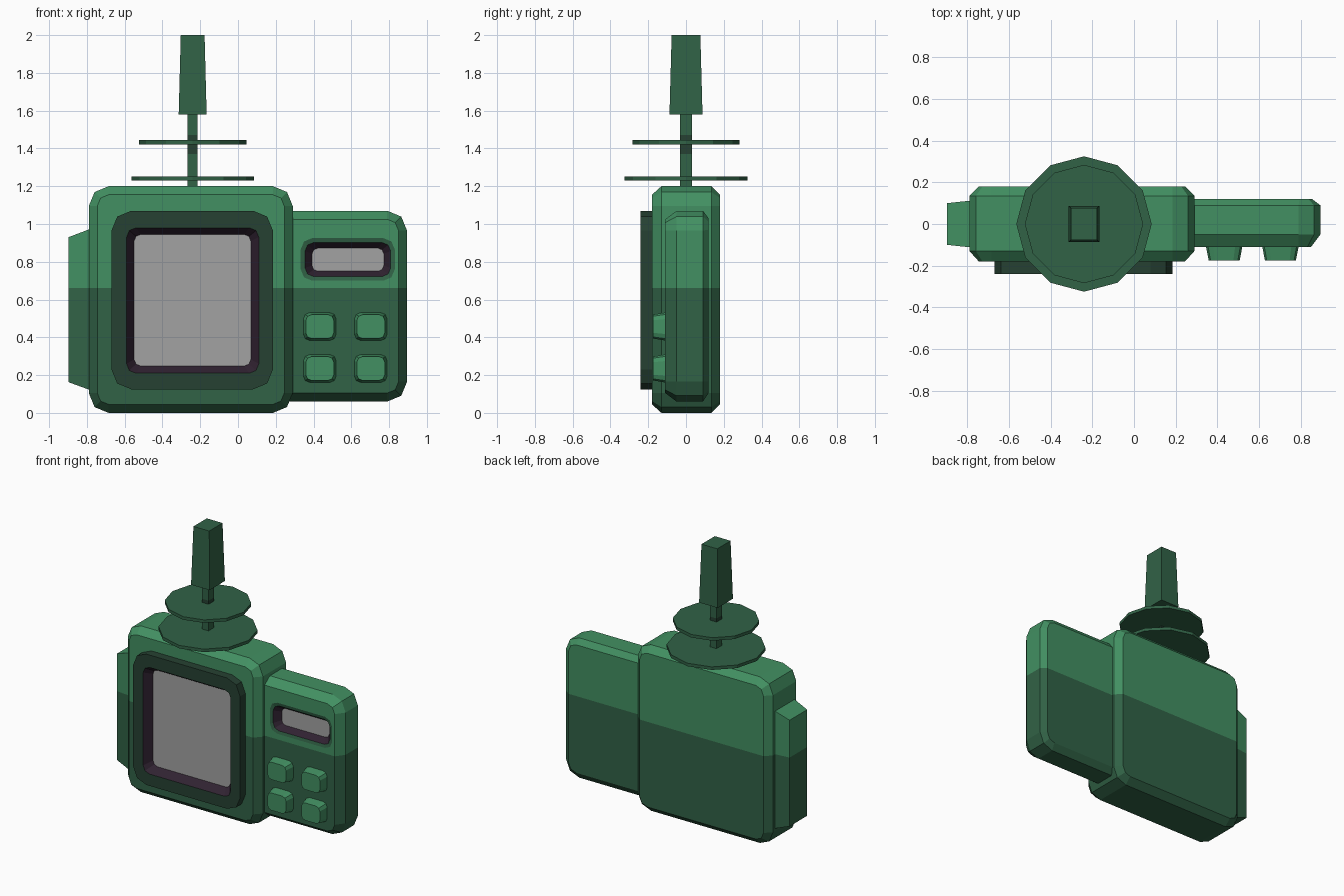
import bpy, bmesh, math
from mathutils import Vector

if "Cube" in bpy.data.objects:
    bpy.data.objects.remove(bpy.data.objects["Cube"])


def material(name, rgb):
    lin = [(c / 255 / 12.92) if c <= 10 else ((c / 255 + 0.055) / 1.055) ** 2.4 for c in rgb]
    m = bpy.data.materials.new(name)
    m.diffuse_color = (*lin, 1)
    m.use_nodes = True
    m.node_tree.nodes["Principled BSDF"].inputs["Base Color"].default_value = m.diffuse_color
    return m


LIGHT, DARK, RIM, BEZEL, SCREEN = range(5)
SPLIT = -1                      # light above the colour line, dark below it
LINE_Z = 0.66
MATS = [material("light green", (66, 144, 98)),
        material("dark green", (49, 98, 70)),
        material("rim green", (38, 65, 50)),
        material("plum black", (48, 34, 49)),
        material("screen grey", (162, 162, 162))]


def round_rect(x0, x1, z0, z1, r, y):
    """Rounded rectangle facing the front, two segments per corner."""
    pts = []
    for cx, cz, start in ((x1 - r, z1 - r, 0), (x0 + r, z1 - r, 90),
                          (x0 + r, z0 + r, 180), (x1 - r, z0 + r, 270)):
        for k in range(3):
            a = math.radians(start + 45 * k)
            pts.append((cx + r * math.cos(a), y, cz + r * math.sin(a)))
    return pts


def polygon(cx, z, rx, ry, n, phase=0.0):
    """Horizontal polygon for the aerial."""
    return [(cx + rx * math.cos(phase + math.tau * k / n),
             ry * math.sin(phase + math.tau * k / n), z) for k in range(n)]


def loft(name, loops, mats):
    """Skin the loops; mats holds one entry per band, then start cap and end cap."""
    bm = bmesh.new()
    rings = [[bm.verts.new(Vector(p)) for p in loop] for loop in loops]
    tag = bm.faces.layers.int.new("part_colour")
    n = len(rings[0])
    for a, b, m in zip(rings, rings[1:], mats):
        for i in range(n):
            j = (i + 1) % n
            bm.faces.new((a[i], a[j], b[j], b[i]))[tag] = m
    bm.faces.new(rings[0])[tag] = mats[-2]
    bm.faces.new(rings[-1])[tag] = mats[-1]
    bmesh.ops.recalc_face_normals(bm, faces=bm.faces)
    if SPLIT in mats:
        bmesh.ops.bisect_plane(bm, geom=bm.verts[:] + bm.edges[:] + bm.faces[:],
                               plane_co=(0, 0, LINE_Z), plane_no=(0, 0, 1))
    for f in bm.faces:
        m = f[tag]
        if m == SPLIT:
            m = LIGHT if f.calc_center_median().z > LINE_Z else DARK
        f.material_index = m
    bm.faces.layers.int.remove(tag)
    me = bpy.data.meshes.new(name)
    bm.to_mesh(me)
    bm.free()
    for m in MATS:
        me.materials.append(m)
    ob = bpy.data.objects.new(name, me)
    bpy.context.collection.objects.link(ob)
    return ob


# Main body with chamfered front and back
loft("main_body", [
    round_rect(-0.745, 0.245, 0.045, 1.155, 0.06, 0.18),
    round_rect(-0.79, 0.29, 0, 1.2, 0.105, 0.135),
    round_rect(-0.79, 0.29, 0, 1.2, 0.105, -0.13),
    round_rect(-0.745, 0.245, 0.045, 1.155, 0.06, -0.18)], [SPLIT] * 5)

# Raised rim with the recessed main screen
loft("main_screen_frame", [
    round_rect(-0.67, 0.185, 0.125, 1.07, 0.105, -0.175),
    round_rect(-0.67, 0.185, 0.125, 1.07, 0.105, -0.24),
    round_rect(-0.59, 0.11, 0.21, 0.98, 0.05, -0.24),
    round_rect(-0.55, 0.068, 0.248, 0.945, 0.035, -0.184)],
    [RIM, RIM, BEZEL, RIM, SCREEN])

# Side panel with chamfers and the recessed small screen
loft("side_panel", [
    round_rect(0.18, 0.855, 0.105, 1.03, 0.06, 0.12),
    round_rect(0.15, 0.895, 0.06, 1.07, 0.105, 0.09),
    round_rect(0.15, 0.895, 0.06, 1.07, 0.105, -0.05),
    round_rect(0.18, 0.85, 0.105, 1.025, 0.06, -0.11),
    round_rect(0.332, 0.83, 0.70, 0.925, 0.06, -0.11),
    round_rect(0.355, 0.808, 0.722, 0.902, 0.045, -0.105),
    round_rect(0.392, 0.772, 0.75, 0.872, 0.03, -0.06)],
    [SPLIT, SPLIT, SPLIT, SPLIT, DARK, BEZEL, SPLIT, SCREEN])

# Four tapered buttons
for row, cz in (("upper", 0.457), ("lower", 0.235)):
    for side, cx in (("left", 0.433), ("right", 0.703)):
        loft(f"{row}_{side}_button", [
            round_rect(cx - hw, cx + hw, cz - hh, cz + hh, r, y)
            for hw, hh, r, y in ((0.088, 0.075, 0.035, -0.105), (0.074, 0.063, 0.03, -0.176))],
            [LIGHT] * 3)

# Tapered grip on the left side
loft("left_grip", [
    [(x, -hy, z0), (x, hy, z0), (x, hy, z1), (x, -hy, z1)]
    for x, hy, z0, z1 in ((-0.74, 0.117, 0.105, 0.99), (-0.898, 0.1, 0.163, 0.93))], [SPLIT] * 3)

# Aerial: square stem, two discs and a tapered tip
AX = -0.24
S2 = math.sqrt(2)
stem = [polygon(AX, z, 0.0265 * S2, 0.0315 * S2, 4, math.pi / 4) for z in (1.15, 1.37, 1.47, 1.6)]
loft("aerial_stem", stem, [DARK, RIM, DARK, DARK, DARK])
for label, z, r in (("lower", 1.23, 0.325), ("upper", 1.422, 0.284)):
    loft(f"{label}_aerial_disc", [polygon(AX, z + d, r, r, 12) for d in (0, 0.022)], [DARK] * 3)
loft("aerial_tip", [polygon(AX, z, hx * S2, hy * S2, 4, math.pi / 4)
                    for z, hx, hy in ((1.58, 0.074, 0.0875), (2.0, 0.063, 0.076))], [DARK] * 3)

# Centre the model in depth
for ob in bpy.context.collection.objects:
    ob.location = (0, 0, 0)
